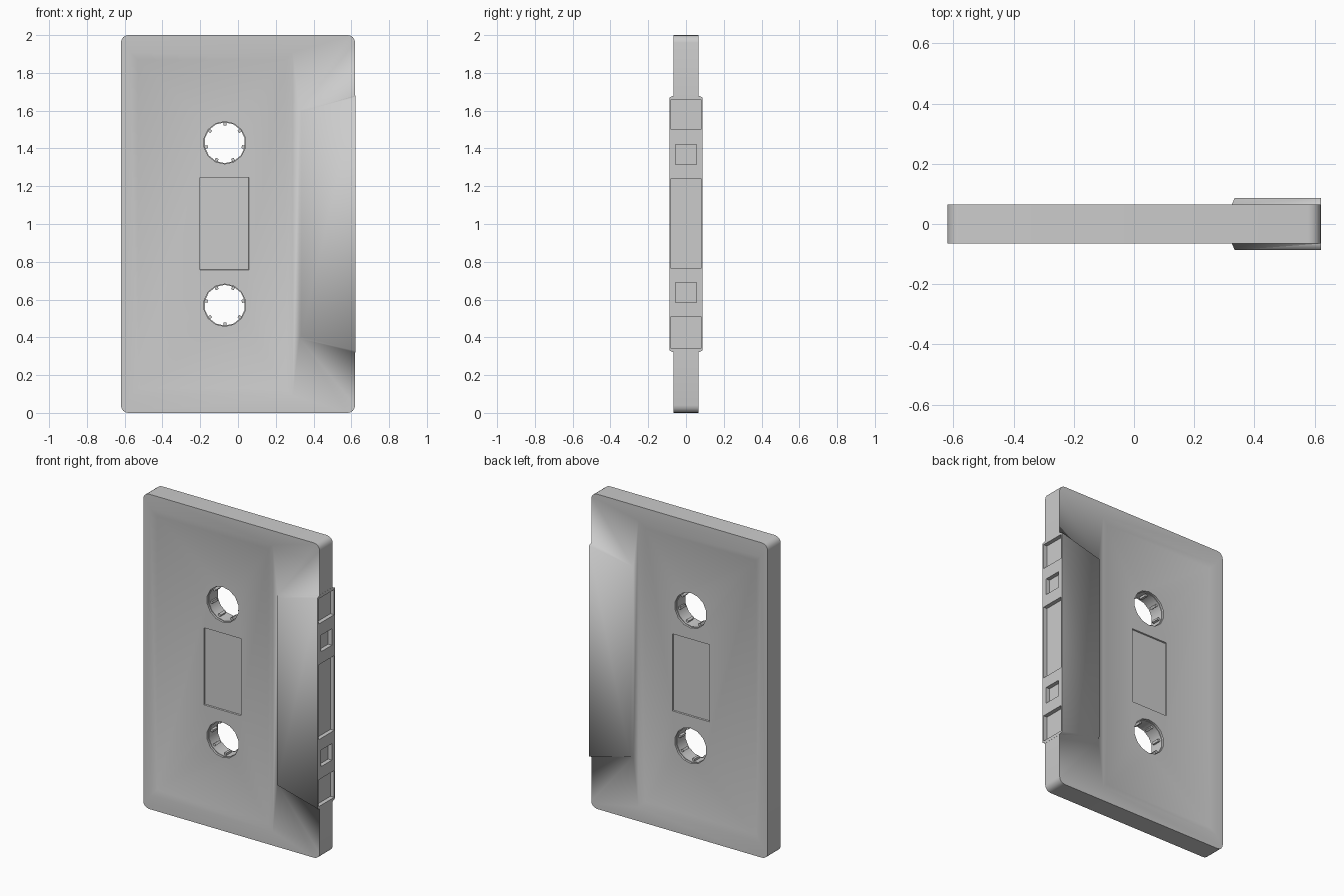
import bpy, bmesh
from math import sin, cos, pi, radians
from mathutils import Matrix, Vector

cube = bpy.data.objects.get("Cube")
if cube:
    bpy.data.objects.remove(cube, do_unlink=True)


def finish(name, bm):
    bmesh.ops.recalc_face_normals(bm, faces=bm.faces)
    mesh = bpy.data.meshes.new(name)
    bm.to_mesh(mesh)
    bm.free()
    obj = bpy.data.objects.new(name, mesh)
    bpy.context.collection.objects.link(obj)
    return obj


def loft(name, sections):
    """Closed solid through (y, [(x, z), ...]) sections."""
    bm = bmesh.new()
    rings = [[bm.verts.new((x, y, z)) for x, z in loop] for y, loop in sections]
    n = len(rings[0])
    for a, b in zip(rings, rings[1:]):
        for i in range(n):
            j = (i + 1) % n
            bm.faces.new((a[i], a[j], b[j], b[i]))
    bm.faces.new(rings[0])
    bm.faces.new(rings[-1])
    return finish(name, bm)


def rect(x0, x1, z0, z1, grow=0):
    return [(x0 - grow, z0 - grow), (x1 + grow, z0 - grow),
            (x1 + grow, z1 + grow), (x0 - grow, z1 + grow)]


def rounded(x0, x1, z0, z1, r, steps=4):
    corners = [(x1 - r, z1 - r), (x0 + r, z1 - r), (x0 + r, z0 + r), (x1 - r, z0 + r)]
    return [(cx + r * cos((q + k / steps) * pi / 2), cz + r * sin((q + k / steps) * pi / 2))
            for q, (cx, cz) in enumerate(corners) for k in range(steps + 1)]


def circle(cx, cz, r, n=14):
    return [(cx + r * sin(2 * pi * i / n), cz + r * cos(2 * pi * i / n)) for i in range(n)]


def boolean(target, tool, operation):
    tool.hide_render = True
    mod = target.modifiers.new(operation, 'BOOLEAN')
    mod.operation, mod.solver, mod.object = operation, 'EXACT', tool
    bpy.context.view_layer.objects.active = target
    bpy.ops.object.modifier_apply(modifier=mod.name)
    bpy.data.objects.remove(tool, do_unlink=True)


def smooth(obj, angle):
    bpy.ops.object.select_all(action='DESELECT')
    obj.select_set(True)
    bpy.context.view_layer.objects.active = obj
    bpy.ops.object.shade_smooth_by_angle(angle=radians(angle))


HALF = 0.065
HUB_X = -0.07
HUBS = {"upper": (1.43, 1), "lower": (0.57, -1)}

# Shell: rounded slab
outline = rounded(-0.62, 0.62, 0, 2, 0.04)
shell = loft("shell", [(-HALF, outline), (HALF, outline)])

# Shallow panel and window recesses on both faces
for s in (-1, 1):
    for area, depth, slope in (((-0.53, 0.25, 0.13, 1.87), 0.012, 0.04),
                               ((-0.2, 0.055, 0.76, 1.245), 0.02, 0.006)):
        cutter = loft("recess_cutter", [(s * (HALF - depth), rect(*area)),
                                        (s * (HALF + depth), rect(*area, slope * 2))])
        boolean(shell, cutter, 'DIFFERENCE')

# Thicker tapered section along the tape edge
def block_loop(inset):
    return [(0.325 + inset, 0.395 + inset), (0.621, 0.32 + inset),
            (0.621, 1.68 - inset), (0.325 + inset, 1.605 - inset)]

block = loft("edge_block", [(-0.087, block_loop(0.01)), (-HALF, block_loop(0)),
                            (HALF, block_loop(0)), (0.087, block_loop(0.01))])
boolean(shell, block, 'UNION')

# Pockets in the tape edge
for z0, z1, half in ((0.34, 0.51, 0.079), (0.585, 0.69, 0.056), (0.765, 1.24, 0.079),
                     (1.315, 1.42, 0.056), (1.5, 1.66, 0.079)):
    loop = rect(0.595, 0.7, z0, z1)
    boolean(shell, loft("pocket_cutter", [(-half, loop), (half, loop)]), 'DIFFERENCE')

# Reel holes
for z, _ in HUBS.values():
    loop = circle(HUB_X, z, 0.112)
    boolean(shell, loft("hole_cutter", [(-0.2, loop), (0.2, loop)]), 'DIFFERENCE')
smooth(shell, 70)

# Reel hubs: a thin ring with seven inward teeth
for label, (z, direction) in HUBS.items():
    bm = bmesh.new()
    rings = [[bm.verts.new((x, y, zz)) for x, zz in circle(HUB_X, z, r)]
             for r, y in ((0.108, -0.04), (0.12, -0.04), (0.12, 0.04), (0.108, 0.04))]
    for a, b in zip(rings, rings[1:] + rings[:1]):
        for i in range(len(a)):
            j = (i + 1) % len(a)
            bm.faces.new((a[i], a[j], b[j], b[i]))
    for k in range(7):
        turn = Matrix.Rotation(2 * pi * k / 7, 4, 'Y')
        place = (Matrix.Translation((HUB_X, 0, z)) @ turn
                 @ Matrix.Translation((0, 0, direction * 0.102))
                 @ Matrix.Diagonal(Vector((0.016, 0.05, 0.02, 1))))
        bmesh.ops.create_cube(bm, size=1, matrix=place)
    smooth(finish(label + "_hub", bm), 30)
